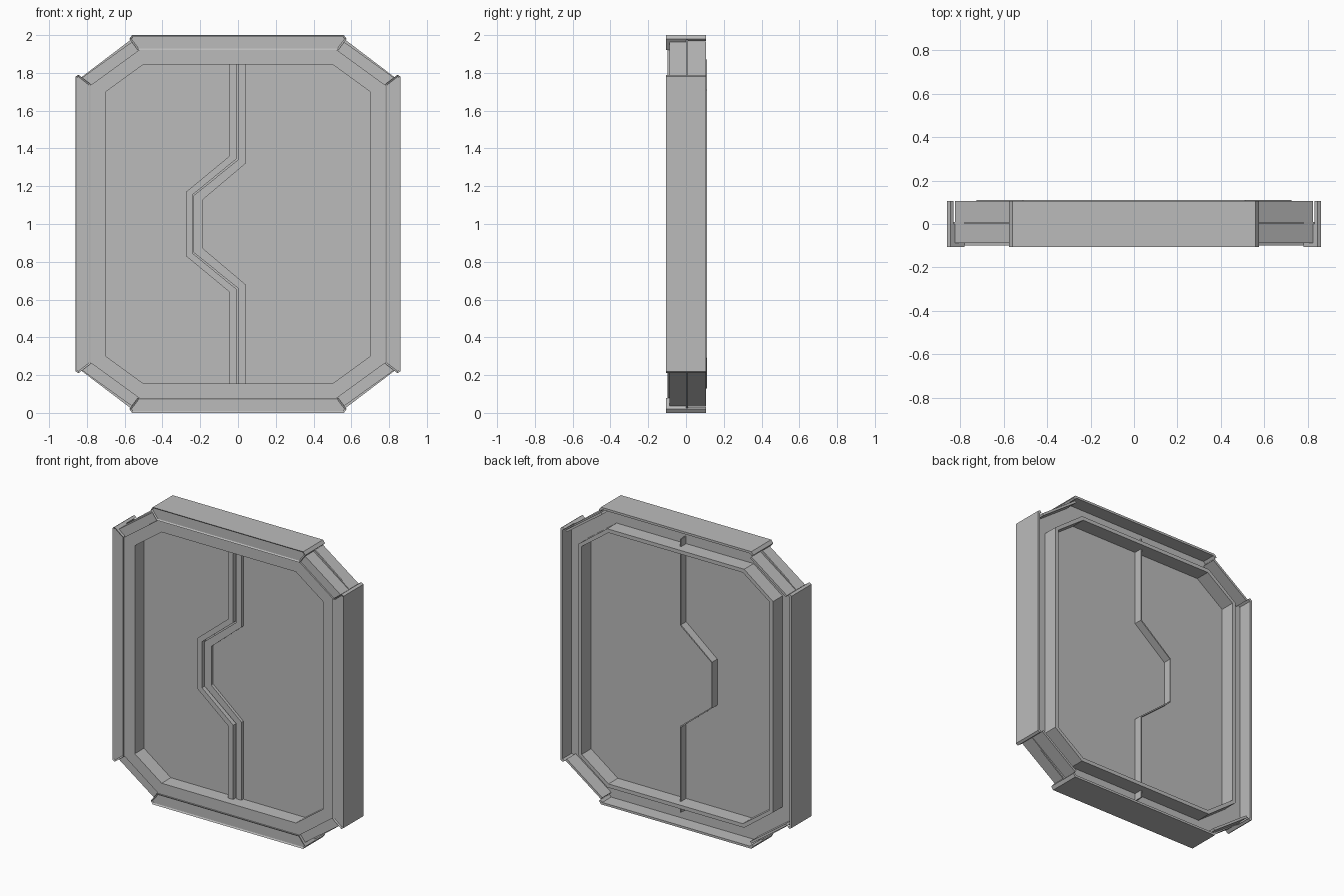
import bpy
import bmesh
from mathutils import Vector

cube = bpy.data.objects.get("Cube")
if cube:
    bpy.data.objects.remove(cube, do_unlink=True)

grey = bpy.data.materials.new("plain grey")
grey.use_nodes = True
COLOUR = (0.5, 0.5, 0.5, 1)
grey.diffuse_color = COLOUR
grey.node_tree.nodes["Principled BSDF"].inputs["Base Color"].default_value = COLOUR

MID_Z = 1.0


def finish(name, bm):
    bmesh.ops.recalc_face_normals(bm, faces=bm.faces)
    mesh = bpy.data.meshes.new(name)
    bm.to_mesh(mesh)
    bm.free()
    mesh.materials.append(grey)
    obj = bpy.data.objects.new(name, mesh)
    bpy.context.collection.objects.link(obj)
    return obj


def octagon(w, h, cx, cz):
    """Cut-corner outline, half sizes measured from the middle."""
    quarter = [(w, cz), (cx, h)]
    right_to_left = quarter + [(-x, z) for x, z in reversed(quarter)]
    return right_to_left + [(-x, -z) for x, z in right_to_left]


def band(name, path_a, path_b, front, back, closed=False):
    """Solid strip between two matching paths in the x-z plane."""
    bm = bmesh.new()
    rows = []
    for (ax, az), (bx, bz) in zip(path_a, path_b):
        rows.append([bm.verts.new((x, y, z + MID_Z)) for x, y, z in
                     ((ax, front, az), (bx, front, bz), (bx, back, bz), (ax, back, az))])
    pairs = list(zip(rows, rows[1:]))
    if closed:
        pairs.append((rows[-1], rows[0]))
    else:
        bm.faces.new(rows[0])
        bm.faces.new(rows[-1])
    for r, s in pairs:
        for i in range(4):
            j = (i + 1) % 4
            bm.faces.new((r[i], r[j], s[j], s[i]))
    return finish(name, bm)


def slab(name, outline, front, back, border=0, sink=0):
    """Extruded outline, with an optional sunken front field."""
    bm = bmesh.new()
    face = bm.faces.new([bm.verts.new((x, front, z + MID_Z)) for x, z in outline])
    result = bmesh.ops.extrude_face_region(bm, geom=[face], use_keep_orig=True)
    moved = [v for v in result["geom"] if isinstance(v, bmesh.types.BMVert)]
    bmesh.ops.translate(bm, verts=moved, vec=Vector((0, back - front, 0)))
    bmesh.ops.recalc_face_normals(bm, faces=bm.faces)
    if border:
        front_face = min(bm.faces, key=lambda f: f.calc_center_median().y)
        bmesh.ops.inset_region(bm, faces=[front_face], thickness=border, depth=-sink)
    return finish(name, bm)


# Frame: inner ring around the opening and its rear lip
opening = octagon(0.70, 0.845, 0.50, 0.70)
middle = octagon(0.78, 0.92, 0.525, 0.735)
lip = octagon(0.725, 0.87, 0.51, 0.71)
band("frame_ring", middle, opening, -0.098, 0.0, closed=True)
band("frame_rear_lip", lip, opening, 0.0, 0.11, closed=True)

# Back sheet shared by both door leaves
slab("door_panel", octagon(0.845, 0.985, 0.555, 0.765), 0.0, 0.01)

# Top, bottom and side members with hollow backs
for name, s in (("top", 1), ("bottom", -1)):
    shape = [(-0.56, s), (0.56, s), (0.575, s * 0.98), (0.53, s * 0.92),
             (-0.53, s * 0.92), (-0.575, s * 0.98)]
    slab(name + "_member", shape, -0.107, 0.0, 0.01, 0.006)
    band(name + "_wall", [(-0.575, s * 0.98), (-0.56, s), (0.56, s), (0.575, s * 0.98)],
         [(-0.565, s * 0.97), (-0.55, s * 0.985), (0.55, s * 0.985), (0.565, s * 0.97)],
         0.0, 0.105)
for name, s in (("left", 1), ("right", -1)):
    shape = [(s * 0.86, -0.78), (s * 0.86, 0.78), (s * 0.845, 0.79), (s * 0.78, 0.74),
             (s * 0.78, -0.74), (s * 0.845, -0.79)]
    slab(name + "_member", shape, -0.107, 0.0, 0.01, 0.006)
    band(name + "_wall", [(s * 0.845, -0.79), (s * 0.86, -0.78), (s * 0.86, 0.78), (s * 0.845, 0.79)],
         [(s * 0.83, -0.78), (s * 0.845, -0.77), (s * 0.845, 0.77), (s * 0.83, 0.78)],
         0.0, 0.105)

# Recessed diagonal corners
for side, sx in (("left", 1), ("right", -1)):
    for end, sz in (("top", 1), ("bottom", -1)):
        def place(points):
            return [(sx * x, sz * z) for x, z in points]
        outer = place([(0.56, 0.965), (0.825, 0.775)])
        band(f"{end}_{side}_corner", outer, place([(0.525, 0.92), (0.78, 0.735)]), -0.088, 0.0)
        band(f"{end}_{side}_corner_wall", outer, place([(0.55, 0.953), (0.815, 0.763)]), 0.0, 0.105)


# Stepped seam between the two door leaves
def seam(x, z, jog_x, jog_z, end):
    upper = [(x, end), (x, z), (jog_x, jog_z)]
    return upper + [(px, -pz) for px, pz in reversed(upper)]


def seam_edges(end):
    return (seam(-0.045, 0.36, -0.275, 0.17, end), seam(-0.008, 0.345, -0.24, 0.155, end),
            seam(0.0, 0.34, -0.235, 0.15, end), seam(0.04, 0.32, -0.185, 0.13, end))


left_edge, centre_a, centre_b, right_edge = seam_edges(0.846)
band("seam_high_strip", left_edge, centre_a, -0.04, 0.0)
band("seam_low_strip", centre_b, right_edge, -0.02, 0.0)
tall = seam_edges(0.92)
band("seam_rear_fin", tall[1], tall[2], 0.0, 0.065)
